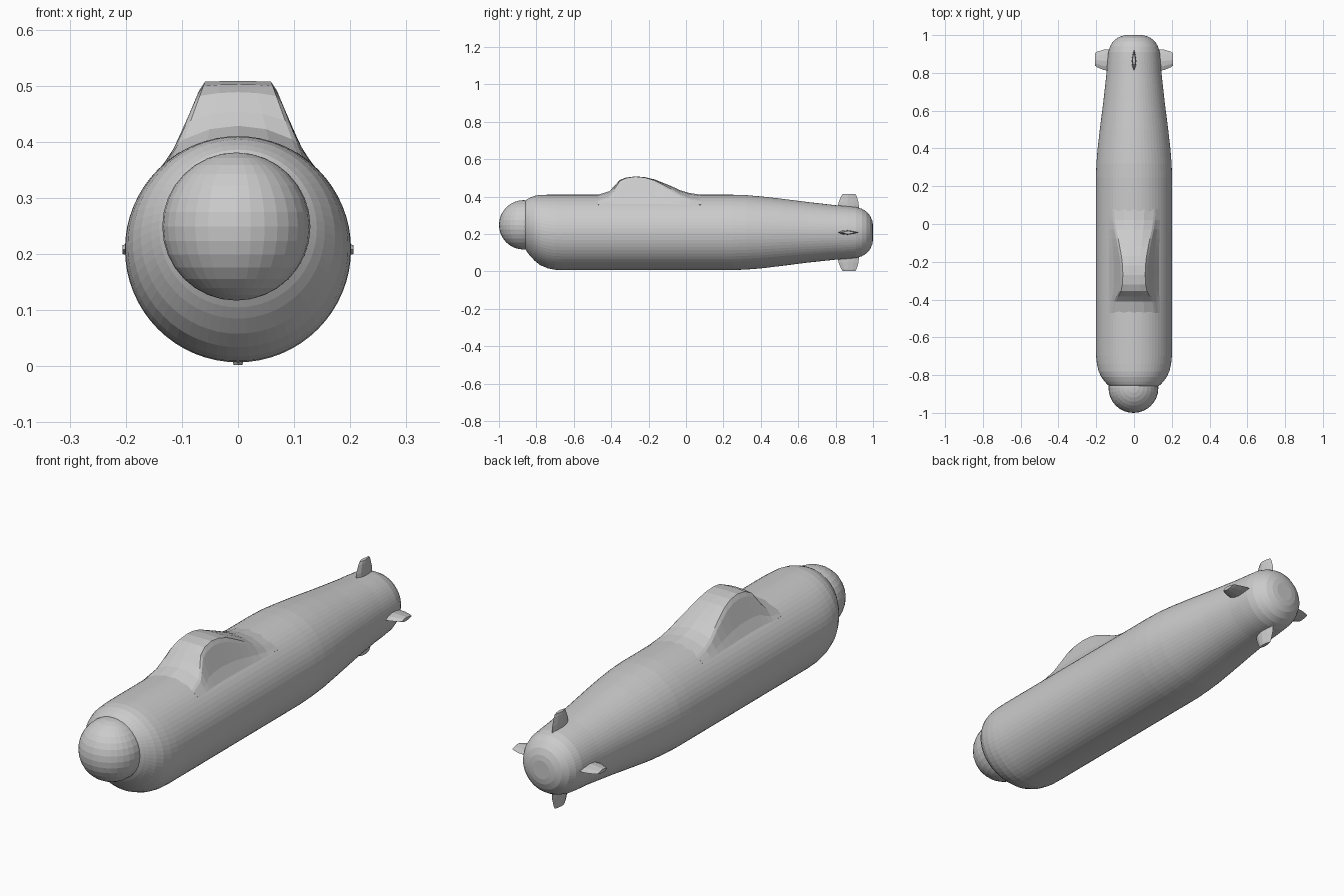
import bpy, bmesh
from math import cos, sin, pi, sqrt
from mathutils import Matrix, Vector

if "Cube" in bpy.data.objects:
    bpy.data.objects.remove(bpy.data.objects["Cube"])

AXIS_Z = 0.208


def new_object(name, bm):
    bmesh.ops.recalc_face_normals(bm, faces=bm.faces)
    mesh = bpy.data.meshes.new(name)
    bm.to_mesh(mesh)
    bm.free()
    ob = bpy.data.objects.new(name, mesh)
    bpy.context.collection.objects.link(ob)
    return ob


def loft(name, rings):
    """Skin a list of closed point rings and cap both ends."""
    bm = bmesh.new()
    rows = [[bm.verts.new(p) for p in r] for r in rings]
    n = len(rows[0])
    for a, b in zip(rows, rows[1:]):
        for i in range(n):
            j = (i + 1) % n
            bm.faces.new((a[i], a[j], b[j], b[i]))
    bm.faces.new(rows[0])
    bm.faces.new(rows[-1])
    return new_object(name, bm)


# Hull: circular stations (y, bottom z, top z); the nose rises toward the dome
stations = [(-0.86, 0.122, 0.376), (-0.85, 0.105, 0.386), (-0.835, 0.085, 0.394),
            (-0.81, 0.058, 0.404), (-0.78, 0.034, 0.409), (-0.74, 0.017, 0.410),
            (-0.70, 0.009, 0.410), (-0.66, 0.007, 0.410), (0.25, 0.007, 0.410),
            (0.32, 0.010, 0.408), (0.40, 0.016, 0.401), (0.50, 0.028, 0.390),
            (0.65, 0.047, 0.371), (0.80, 0.063, 0.354), (0.86, 0.067, 0.349),
            (0.91, 0.072, 0.344), (0.94, 0.081, 0.335), (0.965, 0.096, 0.320),
            (0.985, 0.119, 0.297), (0.996, 0.145, 0.271), (1.0, 0.168, 0.248)]
SEG = 64
loft("hull", [[((t - b) / 2 * cos(2 * pi * i / SEG), y,
                (t + b) / 2 + (t - b) / 2 * sin(2 * pi * i / SEG))
               for i in range(SEG)] for y, b, t in stations])

# Nose dome
bm = bmesh.new()
bmesh.ops.create_uvsphere(bm, u_segments=32, v_segments=16, radius=0.132,
                          matrix=Matrix.Translation((-0.003, -0.868, 0.249)))
new_object("nose_dome", bm)

# Sail: each section blends from the hull arc (h=0) to the full tower shape (h=1)
tower = [(0.0, 0.508), (0.03, 0.508), (0.059, 0.507), (0.070, 0.490),
         (0.105, 0.404), (0.135, 0.355)]
arc_x = [0.0, 0.055, 0.105, 0.115, 0.127, 0.137]
lift = [(-0.47, 0.0), (-0.41, 0.19), (-0.385, 0.45), (-0.355, 0.80), (-0.32, 0.94),
        (-0.27, 1.0), (-0.22, 0.96), (-0.17, 0.84), (-0.12, 0.64), (-0.077, 0.46),
        (-0.03, 0.24), (0.02, 0.09), (0.08, 0.0)]


def sail_section(y, h):
    half = []
    for (tx, tz), ax in zip(tower, arc_x):
        az = AXIS_Z + sqrt(0.202 ** 2 - ax ** 2)
        half.append((ax + (tx - ax) * h, az + (tz - az) * h))
    half.append((0.10, 0.30))
    right = [(x, y, z) for x, z in half]
    return right + [(-x, y, z) for x, z in reversed(half[1:])]


loft("sail", [sail_section(y, h) for y, h in lift])

# Tail fins: tapered lens sections (radius, front y, back y, half thickness)
lens = [(0, 0), (0.2, 0.75), (0.45, 1), (0.75, 0.6), (1, 0),
        (0.75, -0.6), (0.45, -1), (0.2, -0.75)]
fin = [(0.10, 0.808, 0.926, 0.013), (0.16, 0.815, 0.923, 0.012),
       (0.195, 0.830, 0.912, 0.010), (0.206, 0.838, 0.905, 0.008)]
for k, name in enumerate(("right_fin", "top_fin", "left_fin", "bottom_fin")):
    rot = Matrix.Rotation(-k * pi / 2, 3, 'Y')
    loft(name, [[rot @ Vector((r, f + (b - f) * u, t * v)) + Vector((0, 0, AXIS_Z))
                 for u, v in lens] for r, f, b, t in fin])
